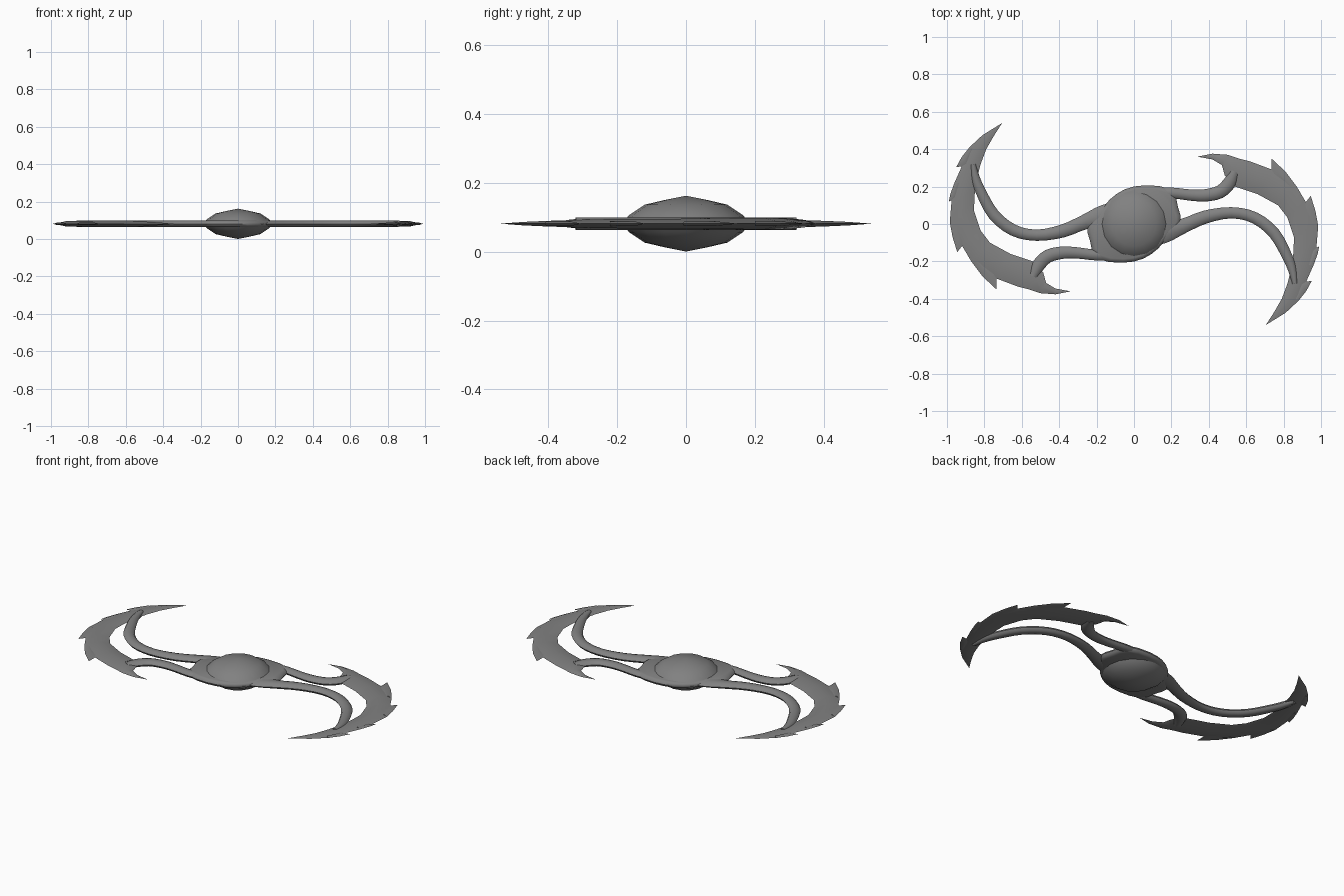
import bpy, bmesh, math
from mathutils import Vector

cube = bpy.data.objects.get("Cube")
if cube:
    bpy.data.objects.remove(cube, do_unlink=True)

MID = 0.081  # height of the symmetry plane

steel = bpy.data.materials.new("grey_steel")
steel.use_nodes = True
grey = (0.22, 0.22, 0.22, 1)
steel.diffuse_color = grey
steel.node_tree.nodes["Principled BSDF"].inputs["Base Color"].default_value = grey


def loft(name, rows, sides, turn=1, angle=50):
    """Skin flattened rings between paired edge points; rows are (edge, edge, half thickness)."""
    bm = bmesh.new()
    rings = []
    for a, b, t in rows:
        a, b = Vector(a), Vector(b)
        mid, half = (a + b) / 2, (a - b) / 2
        ring = []
        for i in range(sides):
            ang = math.tau * i / sides
            p = (mid + half * math.cos(ang)) * turn
            ring.append(bm.verts.new((p.x, p.y, MID + t * math.sin(ang))))
        rings.append(ring)
    for r, s in zip(rings, rings[1:]):
        for i in range(sides):
            j = (i + 1) % sides
            bm.faces.new((r[i], r[j], s[j], s[i]))
    bm.faces.new(rings[0])
    bm.faces.new(rings[-1])
    bmesh.ops.remove_doubles(bm, verts=bm.verts, dist=0.0005)
    return finish(name, bm, angle)


def finish(name, bm, angle):
    bmesh.ops.recalc_face_normals(bm, faces=bm.faces)
    me = bpy.data.meshes.new(name)
    bm.to_mesh(me)
    bm.free()
    me.materials.append(steel)
    ob = bpy.data.objects.new(name, me)
    bpy.context.collection.objects.link(ob)
    bpy.ops.object.select_all(action="DESELECT")
    bpy.context.view_layer.objects.active = ob
    ob.select_set(True)
    bpy.ops.object.shade_smooth_by_angle(angle=math.radians(angle))
    return ob


def smooth(points, steps=3, closed=False):
    """Catmull-Rom resampling."""
    pts = [Vector(p) for p in points]
    n = len(pts)
    pick = (lambda i: pts[i % n]) if closed else (lambda i: pts[min(max(i, 0), n - 1)])
    out = []
    for i in range(n if closed else n - 1):
        p, q, r, s = (pick(i + k) for k in (-1, 0, 1, 2))
        for k in range(steps):
            u = k / steps
            out.append(q + (r - p) * u / 2 + (p * 2 - q * 5 + r * 4 - s) * u * u / 2
                       + (q * 3 - p - r * 3 + s) * u ** 3 / 2)
    return out if closed else out + [pts[-1]]


def arm(name, path, turn):
    """Flattened tube along (x, y, width)."""
    pts = smooth(path)
    rows = []
    for i, p in enumerate(pts):
        d = (pts[min(i + 1, len(pts) - 1)] - pts[max(i - 1, 0)]).xy.normalized()
        side = Vector((-d.y, d.x)) * p.z / 2
        rows.append((p.xy + side, p.xy - side, 0.018))
    return loft(name, rows, 8, turn)


# Crescent blade: outer edge, inner edge, half thickness at the ridge
blade = [
    ((-.34, -.36), (-.34, -.36), 0), ((-.42, -.376), (-.42, -.345), .007),
    ((-.5, -.37), (-.47, -.315), .011), ((-.56, -.35), (-.485, -.26), .015),
    ((-.62, -.335), (-.54, -.2), .017), ((-.74, -.29), (-.66, -.16), .017),
    ((-.87, -.2), (-.77, -.1), .016), ((-.92, -.115), (-.82, -.035), .015),
    ((-.985, .01), (-.855, .07), .014), ((-.975, .13), (-.853, .15), .014),
    ((-.96, .22), (-.84, .24), .013), ((-.92, .31), (-.82, .32), .011),
    ((-.88, .41), (-.79, .4), .008), ((-.81, .475), (-.75, .47), .005),
    ((-.705, .54), (-.705, .54), 0)]

# Barbs on the outer edge: point, then the two widths that merge into the blade
barbs = [
    [(-.735, -.35), (-.81, -.28), (-.735, -.265), (-.87, -.2), (-.82, -.2)],
    [(-.945, -.15), (-.97, -.07), (-.905, -.1), (-.985, .01), (-.94, 0)],
    [(-.99, .12), (-.982, .16), (-.95, .14), (-.96, .22), (-.92, .22)],
    [(-.95, .305), (-.92, .36), (-.89, .31), (-.88, .41), (-.86, .4)]]

long_path = [(-.08, .03, .2), (-.17, .035, .13), (-.26, .012, .08), (-.38, -.037, .07),
             (-.52, -.06, .06), (-.645, -.033, .062), (-.75, .05, .062),
             (-.82, .175, .055), (-.848, .25, .045), (-.86, .32, .03)]
short_path = [(-.1, -.15, .09), (-.2, -.165, .06), (-.3, -.155, .06), (-.38, -.153, .066),
              (-.46, -.172, .07), (-.51, -.22, .07), (-.54, -.28, .05)]

for side, turn in (("right", 1), ("left", -1)):
    loft(side + "_blade", blade, 4, turn)
    for n, (tip, a, b, c, d) in enumerate(barbs):
        loft(f"{side}_barb_{n + 1}", [(tip, tip, 0), (a, b, .007), (c, d, .007)], 4, turn)
    arm(side + "_long_arm", long_path, turn)
    arm(side + "_short_arm", short_path, turn)

# Hub plate: half an outline, turned to close it
half = [(-.25, -.01), (-.19, .055), (-.13, .13), (-.05, .185), (.06, .207), (.2, .185), (.235, .09)]
outline = smooth(half + [(-x, -y) for x, y in half], 2, True)
bm = bmesh.new()
levels = [[bm.verts.new((p.x * s, p.y * s, MID + z)) for p in outline]
          for s, z in ((.9, -.018), (.97, -.012), (1, 0), (.97, .012), (.9, .018))]
count = len(outline)
for r, s in zip(levels, levels[1:]):
    for i in range(count):
        j = (i + 1) % count
        bm.faces.new((r[i], r[j], s[j], s[i]))
bm.faces.new(levels[0])
bm.faces.new(levels[-1])
finish("hub_plate", bm, 50)

# Double dome turned on the vertical axis
bm = bmesh.new()
profile = [(0, .081), (.06, .069), (.12, .055), (.165, .025), (.185, 0),
           (.165, -.025), (.12, -.055), (.06, -.069), (0, -.081)]
verts = [bm.verts.new((r, 0, MID + z)) for r, z in profile]
edges = [bm.edges.new(e) for e in zip(verts, verts[1:])]
bmesh.ops.spin(bm, geom=verts + edges, cent=(0, 0, 0), axis=(0, 0, 1),
               angle=math.tau, steps=16, use_merge=True)
bmesh.ops.remove_doubles(bm, verts=bm.verts, dist=0.0005)
finish("hub_dome", bm, 50)
